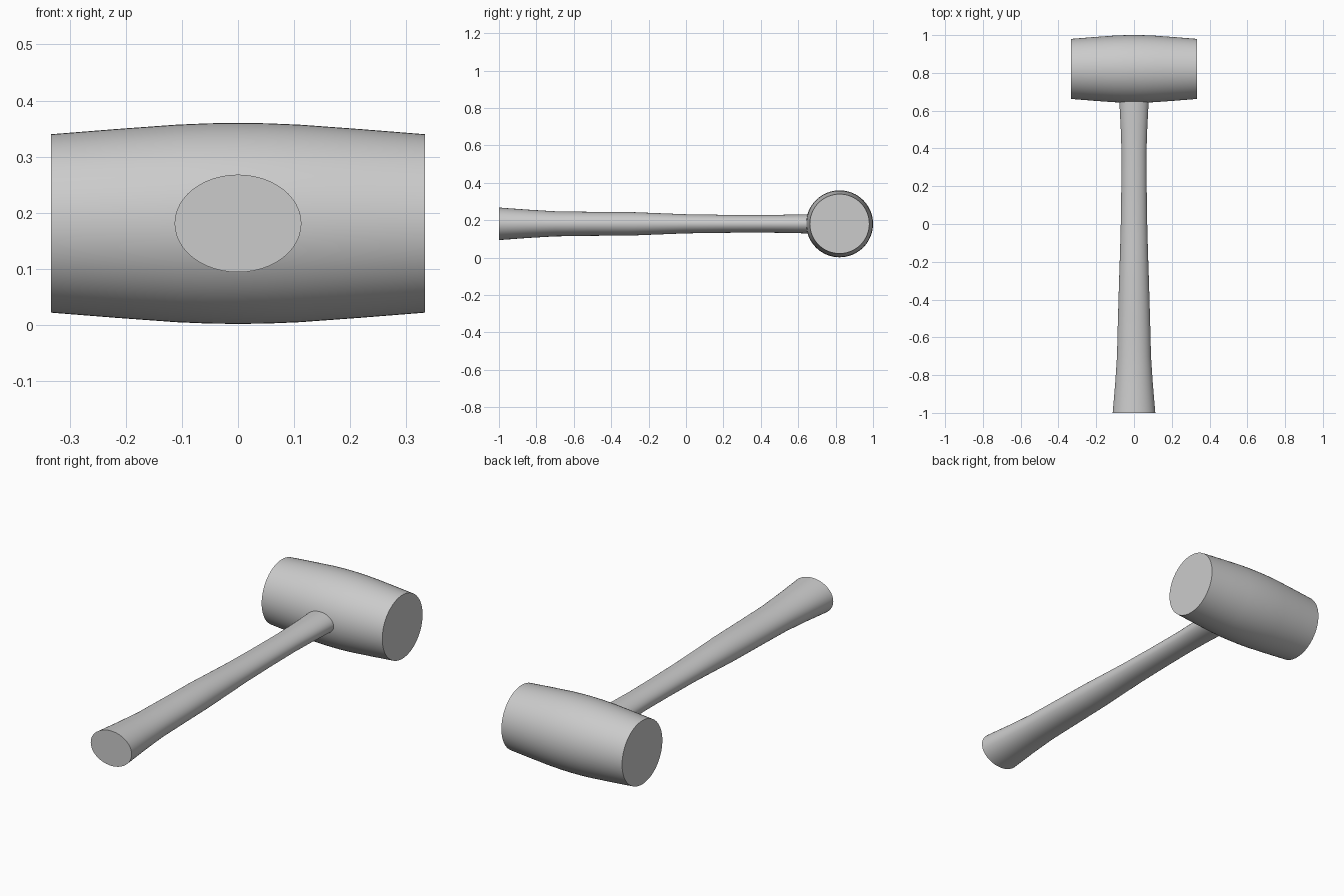
import bpy, bmesh, math

if "Cube" in bpy.data.objects:
    bpy.data.objects.remove(bpy.data.objects["Cube"])

HEAD_Y, AXIS_Z = 0.821, 0.181

grey = bpy.data.materials.new("light grey")
grey.diffuse_color = (0.6, 0.6, 0.6, 1)
grey.use_nodes = True
grey.node_tree.nodes["Principled BSDF"].inputs["Base Color"].default_value = grey.diffuse_color


def loft(name, stations, axis, center, sides):
    """Skin elliptical rings (position, horizontal radius, vertical radius) along x or y."""
    bm = bmesh.new()
    rings = []
    for t, rh, rv in stations:
        ring = []
        for i in range(sides):
            a = 2 * math.pi * i / sides
            h, v = rh * math.cos(a), rv * math.sin(a)
            co = (t, center[1] + h, center[2] + v) if axis == "x" else (center[0] + h, t, center[2] + v)
            ring.append(bm.verts.new(co))
        rings.append(ring)
    for r0, r1 in zip(rings, rings[1:]):
        for i in range(sides):
            j = (i + 1) % sides
            bm.faces.new((r0[i], r0[j], r1[j], r1[i]))
    bm.faces.new(rings[0])
    bm.faces.new(rings[-1])
    bmesh.ops.recalc_face_normals(bm, faces=bm.faces)
    mesh = bpy.data.meshes.new(name)
    bm.to_mesh(mesh)
    bm.free()
    mesh.materials.append(grey)
    obj = bpy.data.objects.new(name, mesh)
    bpy.context.collection.objects.link(obj)
    bpy.ops.object.select_all(action="DESELECT")
    obj.select_set(True)
    bpy.context.view_layer.objects.active = obj
    bpy.ops.object.shade_smooth_by_angle(angle=math.radians(35))
    return obj


# Barrel-shaped head: mirrored half profile of (distance from middle, radius)
half = [(0.333, 0.159), (0.22, 0.168), (0.11, 0.176), (0.05, 0.1785)]
profile = [(-x, r) for x, r in half] + [(0, 0.179)] + [(x, r) for x, r in reversed(half)]
loft("head", [(x, r, r) for x, r in profile], "x", (0, HEAD_Y, AXIS_Z), 64)

# Oval handle flaring toward the butt, its narrow end buried in the head
handle = [
    (-1.0, 0.113, 0.087), (-0.85, 0.100, 0.076), (-0.7, 0.090, 0.067),
    (-0.5, 0.085, 0.064), (-0.3, 0.079, 0.063), (-0.15, 0.074, 0.057),
    (0.0, 0.070, 0.051), (0.2, 0.067, 0.048), (0.38, 0.066, 0.047),
    (0.5, 0.070, 0.048), (0.64, 0.077, 0.051), (0.7, 0.078, 0.052),
]
loft("handle", handle, "y", (0, 0, AXIS_Z), 48)
